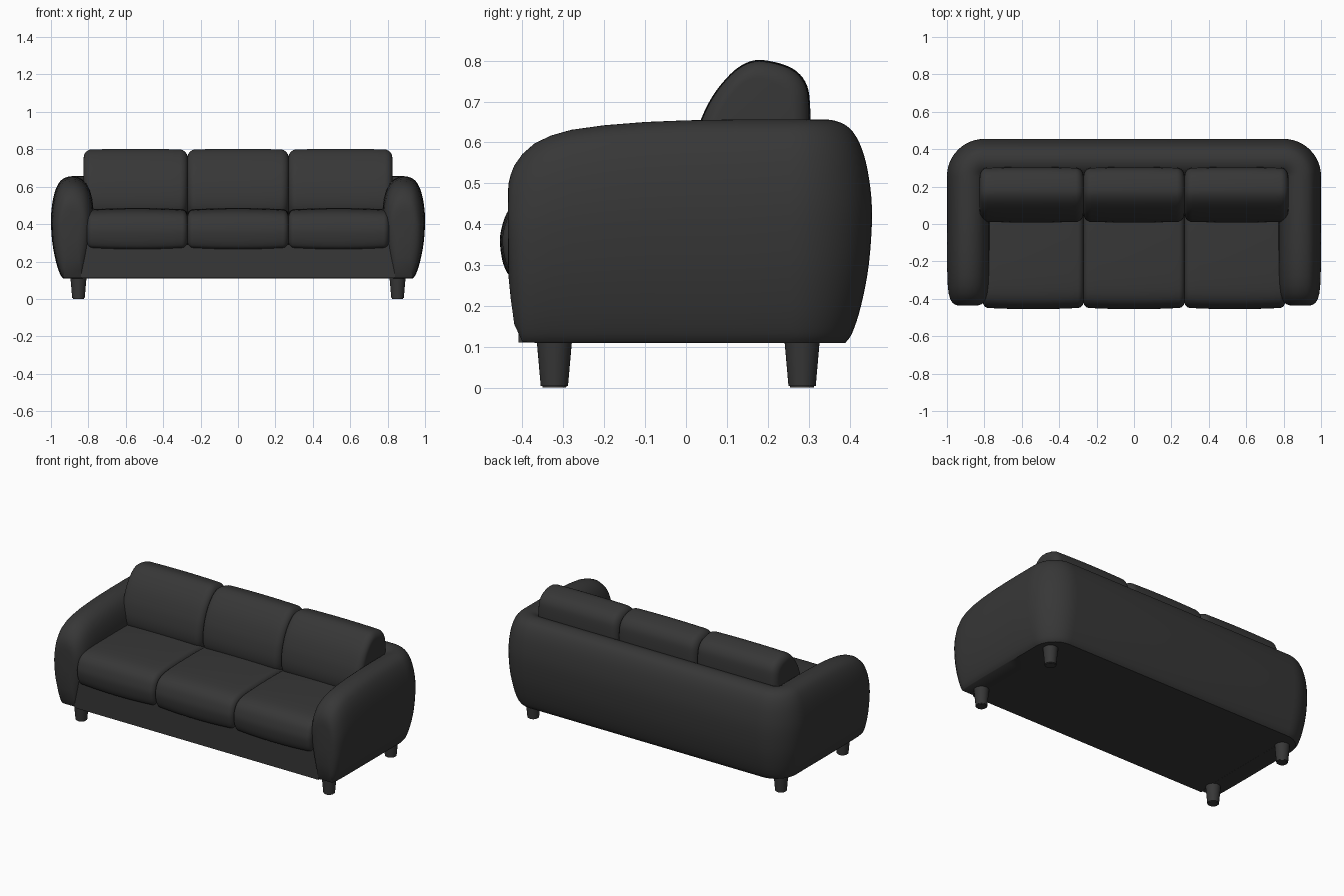
import bpy, bmesh, math
from mathutils import Vector

if "Cube" in bpy.data.objects:
    bpy.data.objects.remove(bpy.data.objects["Cube"])

mat = bpy.data.materials.new("charcoal_fabric")
mat.diffuse_color = (0.038, 0.038, 0.038, 1)
mat.use_nodes = True
mat.node_tree.nodes["Principled BSDF"].inputs["Base Color"].default_value = mat.diffuse_color


def spline(pts, n=4, closed=False):
    """Catmull-Rom curve through 2D points."""
    P = [Vector(p) for p in pts]
    m, out = len(P), []
    for i in range(m if closed else m - 1):
        if closed:
            a, b, c, d = (P[(i + k) % m] for k in (-1, 0, 1, 2))
        else:
            a, b, c, d = (P[min(max(i + k, 0), m - 1)] for k in (-1, 0, 1, 2))
        for j in range(n):
            t = j / n
            out.append(0.5 * (2 * b + (c - a) * t + (2 * a - 5 * b + 4 * c - d) * t**2
                              + (3 * b - a - 3 * c + d) * t**3))
    if not closed:
        out.append(P[-1])
    return out


def interp(table, x):
    if x <= table[0][0]:
        return table[0][1]
    for (x0, v0), (x1, v1) in zip(table, table[1:]):
        if x <= x1:
            return v0 + (v1 - v0) * (x - x0) / (x1 - x0)
    return table[-1][1]


def finish(bm, name, angle=50):
    bmesh.ops.recalc_face_normals(bm, faces=bm.faces)
    me = bpy.data.meshes.new(name)
    bm.to_mesh(me)
    bm.free()
    me.materials.append(mat)
    ob = bpy.data.objects.new(name, me)
    bpy.context.collection.objects.link(ob)
    bpy.ops.object.select_all(action='DESELECT')
    ob.select_set(True)
    bpy.context.view_layer.objects.active = ob
    bpy.ops.object.shade_smooth_by_angle(angle=math.radians(angle))
    return ob


def loft(rings, cap_end=True):
    bm = bmesh.new()
    R = [[bm.verts.new(p) for p in r] for r in rings]
    n = len(R[0])
    for a, b in zip(R, R[1:]):
        for i in range(n):
            bm.faces.new((a[i], a[(i + 1) % n], b[(i + 1) % n], b[i]))
    bm.faces.new(R[0])
    if cap_end:
        bm.faces.new(R[-1])
    return bm


# Arms and back: one cross-section (depth from outside, height) run round a U
section = spline([(0.065, 0.11), (0.048, 0.135), (0.027, 0.2), (0.008, 0.3), (0, 0.42),
                  (0.007, 0.51), (0.025, 0.585), (0.055, 0.635), (0.10, 0.655),
                  (0.145, 0.65), (0.185, 0.622), (0.212, 0.57), (0.226, 0.49),
                  (0.222, 0.38), (0.205, 0.26), (0.175, 0.11)])
top = [(-0.436, 0.47), (-0.434, 0.50), (-0.429, 0.52), (-0.42, 0.543), (-0.40, 0.571),
       (-0.37, 0.597), (-0.33, 0.616), (-0.28, 0.630), (-0.2, 0.641), (-0.1, 0.649),
       (0, 0.653), (0.12, 0.655)]
bottom = [(-0.436, 0.33), (-0.434, 0.27), (-0.429, 0.22), (-0.42, 0.155), (-0.40, 0.112),
          (-0.37, 0.11)]
width = [(-0.436, 0.42), (-0.434, 0.53), (-0.429, 0.64), (-0.42, 0.74), (-0.40, 0.85),
         (-0.37, 0.92), (-0.33, 0.96), (-0.28, 0.98), (-0.2, 1)]
rings = []
for y, zt in top:
    zb, w = interp(bottom, y), interp(width, y)
    rings.append([(1 - (0.11 + (d - 0.11) * w), y, zb + (z - 0.11) / 0.545 * (zt - zb))
                  for d, z in section])
for k in range(13):
    a = math.pi / 2 * k / 12
    ring = []
    for d, z in section:
        r = max(0.2 - d, 0.02)
        ring.append((1 - d - r + r * math.cos(a), 0.455 - d - r + r * math.sin(a), z))
    rings.append(ring)
rings.append([(0, 0.455 - d, z) for d, z in section])
shell = finish(loft(rings, cap_end=False), "arms_and_back")
mod = shell.modifiers.new("mirror", 'MIRROR')
mod.use_clip = True

# Base under the seat
bm = bmesh.new()
bmesh.ops.create_cube(bm, size=1)
for v in bm.verts:
    v.co = (v.co.x * 1.68, -0.055 + v.co.y * 0.71, 0.2005 + v.co.z * 0.18)
finish(bm, "base", 30)


# Cushions: side profile lofted across, shrinking at both ends
def cushion(name, profile, x0, x1, round_r, crown):
    P = spline(profile, 4, closed=True)
    lo = Vector((min(p.x for p in P), min(p.y for p in P)))
    hi = Vector((max(p.x for p in P), max(p.y for p in P)))
    c, h = (lo + hi) / 2, (hi - lo) / 2
    ends = []
    for k in range(9):
        a = math.pi / 2 * k / 8
        ends.append((round_r * (1 - math.sin(a)), round_r * (1 - math.cos(a))))
    side = [(e, ins) for ins, e in ends]
    L = x1 - x0
    stations = [(x0 + e, i) for e, i in side]
    stations += [(x0 + round_r + (L - 2 * round_r) * k / 10, 0) for k in range(1, 10)]
    stations += [(x1 - e, i) for e, i in reversed(side)]
    R = []
    for x, ins in stations:
        u = 2 * (x - x0) / L - 1
        ins += crown * u * u
        R.append([(x, c.x + (p.x - c.x) * (1 - ins / h.x), c.y + (p.y - c.y) * (1 - ins / h.y))
                  for p in R_profile(P)])
    return finish(loft(R), name)


def R_profile(P):
    return P


seat_profile = [(-0.455, 0.35), (-0.45, 0.395), (-0.432, 0.437), (-0.395, 0.465), (-0.33, 0.479),
                (-0.2, 0.485), (0, 0.485), (0.2, 0.475), (0.27, 0.44), (0.28, 0.36),
                (0.26, 0.27), (0, 0.262), (-0.3, 0.262), (-0.41, 0.266), (-0.442, 0.29)]
back_profile = [(0.008, 0.53), (0.018, 0.6), (0.036, 0.655), (0.06, 0.705), (0.09, 0.747),
                (0.127, 0.783), (0.168, 0.801), (0.215, 0.797), (0.262, 0.78), (0.292, 0.748),
                (0.303, 0.70), (0.303, 0.6), (0.29, 0.46), (0.2, 0.42), (0.06, 0.43),
                (0.018, 0.47)]
for side, s0, s1, b0, b1 in (("left", -0.808, -0.27, -0.825, -0.27),
                             ("middle", -0.27, 0.27, -0.27, 0.27),
                             ("right", 0.27, 0.808, 0.27, 0.825)):
    cushion("seat_cushion_" + side, seat_profile, s0, s1, 0.03, 0.008)
    cushion("back_cushion_" + side, back_profile, b0, b1, 0.042, 0.004)

# Tapered legs
for sx, xn in ((-1, "left"), (1, "right")):
    for y, yn in ((-0.322, "front"), (0.284, "back")):
        bm = bmesh.new()
        bmesh.ops.create_cone(bm, cap_ends=True, segments=32, radius1=0.033, radius2=0.044,
                              depth=0.125)
        rim = [e for e in bm.edges if all(v.co.z < 0 for v in e.verts)]
        bmesh.ops.bevel(bm, geom=rim, offset=0.004, segments=2, affect='EDGES')
        bmesh.ops.translate(bm, verts=bm.verts, vec=(sx * 0.853, y, 0.0625))
        finish(bm, f"{yn}_{xn}_leg", 40)
